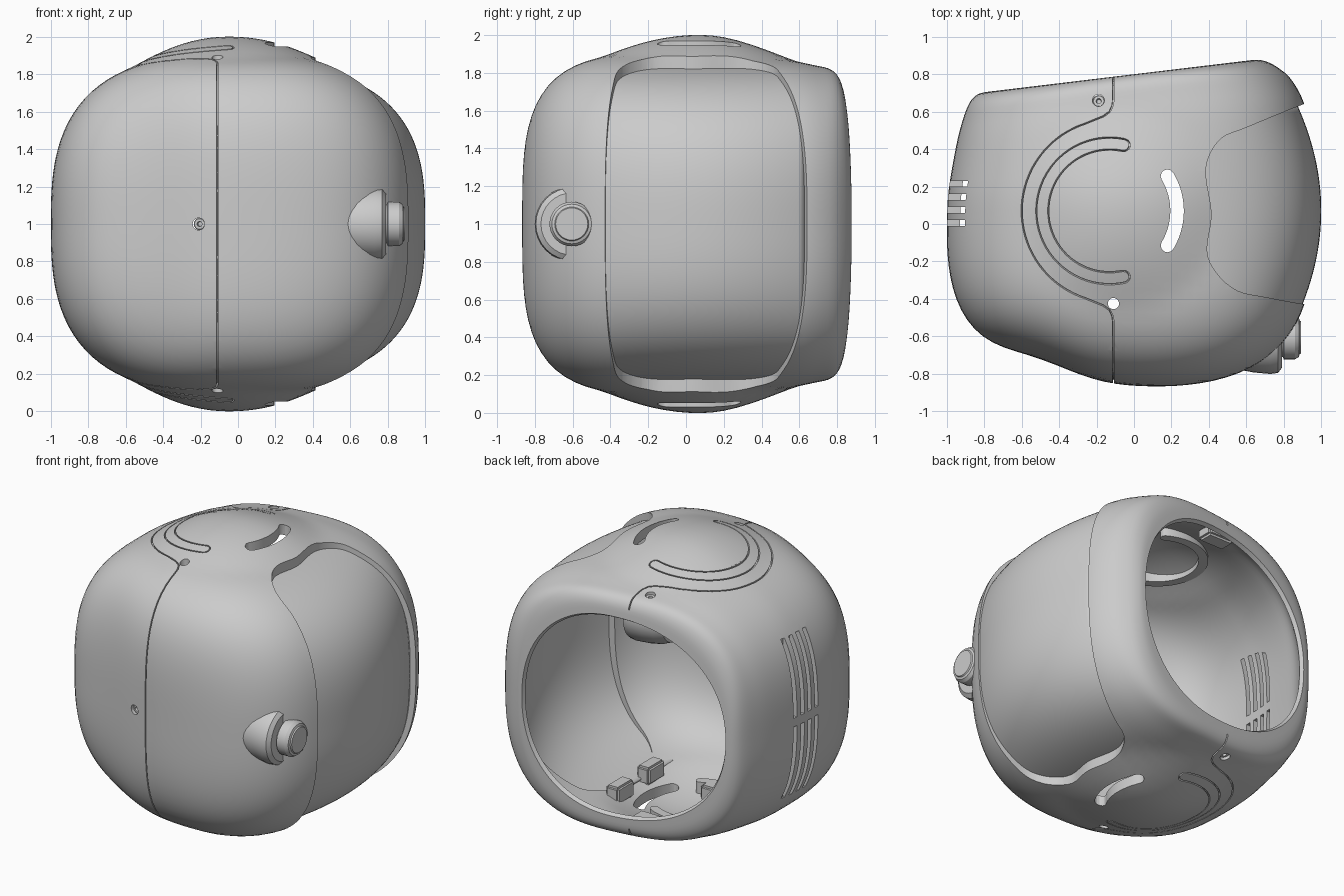
import bpy, bmesh
from math import sin, cos, pi, radians, exp, hypot
from mathutils import Vector, Matrix
from mathutils.bvhtree import BVHTree

if "Cube" in bpy.data.objects:
    bpy.data.objects.remove(bpy.data.objects["Cube"])

CX, CY = -0.13, 0.07          # centre of the round side panels


def make(name, bm, angle=35):
    bmesh.ops.recalc_face_normals(bm, faces=bm.faces[:])
    me = bpy.data.meshes.new(name)
    bm.to_mesh(me)
    bm.free()
    ob = bpy.data.objects.new(name, me)
    bpy.context.collection.objects.link(ob)
    if angle:
        smooth(ob, angle)
    return ob


def smooth(ob, angle=35):
    bpy.ops.object.select_all(action='DESELECT')
    ob.select_set(True)
    bpy.context.view_layer.objects.active = ob
    bpy.ops.object.shade_smooth_by_angle(angle=radians(angle))


def cut(ob, bm):
    cutter = make("cutter", bm, 0)
    cutter.hide_render = True
    m = ob.modifiers.new("cut", 'BOOLEAN')
    m.operation, m.solver, m.object = 'DIFFERENCE', 'EXACT', cutter
    bpy.context.view_layer.objects.active = ob
    bpy.ops.object.modifier_apply(modifier=m.name)
    bpy.data.objects.remove(cutter)


def polar(a, n):
    c, s = cos(a), sin(a)
    r = (abs(c) ** n + abs(s) ** n) ** (-1 / n)
    return r * c, r * s


def spline(rows, k=4):
    out = []
    for i in range(len(rows) - 1):
        p = [Vector(rows[max(0, min(len(rows) - 1, i + j))]) for j in (-1, 0, 1, 2)]
        for j in range(k):
            t = j / k
            out.append(tuple(0.5 * (2 * p[1] + (p[2] - p[0]) * t + (2 * p[0] - 5 * p[1] + 4 * p[2] - p[3]) * t * t
                                    + (3 * p[1] - p[0] - 3 * p[2] + p[3]) * t ** 3)))
    return out + [tuple(rows[-1])]


def hull_point(a, row):
    y, xn, xp, hz, n = row
    c, s = polar(a, n)
    x, z = c * (xp if c > 0 else xn), s * hz
    if y < 0:
        y *= 1 - 0.12 * exp(-((x + 0.55) / 0.33) ** 2)
    t = max(0, min(1, y / 0.75))
    y += 0.12 * x * t * t * (3 - 2 * t)
    q = (hypot(x + 0.05, y - CY) / 0.54) ** 2
    if q < 1 and abs(z) > 0.5:
        z += (0.094 if z > 0 else -0.094) * (1 - q) ** 1.5
    return x, y, z + 1


def vec_rows(back, d):
    front = []
    for i in range(1, 25):
        u = polar(i / 24 * pi / 2, 3)[0]
        sn, sp, sz = ((1 - min(1, u) ** n) ** (1 / n) for n in (2.7, 2.8, 3.6))
        front.append((-(0.87 - d) * u, (1 - d) * sn, (0.96 - d) * sp, (0.907 - d) * sz, 2.8))
    return front[:-1] + spline(back)


# Helmet shell: outer skin, rolled neck rim and inner skin in one closed loft
start = [(0, 1, .96, .907, 2.8), (.2, .99, .965, .903, 2.8), (.5, .95, .925, .873, 2.8), (.66, .915, .85, .843, 2.8)]
outer = vec_rows(start + [(.75, .88, .76, .82, 2.8), (.79, .84, .69, .77, 2.55), (.80, .795, .64, .69, 2.2)], 0)
inner = vec_rows([(y, a - .07, b - .07, c - .07, n) for y, a, b, c, n in start] + [(.775, .78, .63, .675, 2.2)], .07)
rows = outer + inner[::-1]
N = 128
bm = bmesh.new()
rings = [[bm.verts.new(hull_point(2 * pi * i / N, r)) for i in range(N)] for r in rows]
for A, B in zip(rings, rings[1:]):
    for i in range(N):
        bm.faces.new((A[i], A[(i + 1) % N], B[(i + 1) % N], B[i]))
for ring, y in ((rings[0], -.87), (rings[-1], -.80)):
    pole = bm.verts.new(hull_point(0, (y, 0, 0, 0, 2)))
    for i in range(N):
        bm.faces.new((ring[i], ring[(i + 1) % N], pole))
shell = make("helmet_shell", bm, 0)
bm = bmesh.new()
bm.from_mesh(shell.data)
tree = BVHTree.FromBMesh(bm)
bm.free()


def prism(bm, poly, z0, z1):
    lo = [bm.verts.new((x, y, z0)) for x, y in poly]
    hi = [bm.verts.new((x, y, z1)) for x, y in poly]
    n = len(poly)
    bm.faces.new(lo[::-1])
    bm.faces.new(hi)
    for i in range(n):
        bm.faces.new((lo[i], lo[(i + 1) % n], hi[(i + 1) % n], hi[i]))


def box(bm, lo, hi):
    prism(bm, [(lo[0], lo[1]), (hi[0], lo[1]), (hi[0], hi[1]), (lo[0], hi[1])], lo[2], hi[2])


def arc_band(R, w, a0, a1, n=40):
    """Outline of an arc-shaped slot with round ends, angles in degrees."""
    a0, a1 = radians(a0), radians(a1)
    pts = []
    for rad, s, e in ((R + w, a0, a1), (R - w, a1, a0)):
        for i in range(n + 1):
            t = s + (e - s) * i / n
            pts.append((CX + rad * cos(t), CY + rad * sin(t)))
        for i in range(1, 6):
            k = e + pi * i / 6 + (0 if rad > R else pi)
            pts.append((CX + R * cos(e) + w * cos(k), CY + R * sin(e) + w * sin(k)))
    return pts


def groove(bm, hits, closed=False, r=.004):
    """Square tube following points on the surface."""
    n, rings = len(hits), []
    for i, (p, nor) in enumerate(hits):
        nxt = hits[(i + 1) % n if closed else min(i + 1, n - 1)][0]
        prv = hits[i - 1 if closed or i else 0][0]
        side = (nxt - prv).normalized().cross(nor).normalized()
        rings.append([bm.verts.new(p + side * a * r + nor * b) for a, b in ((-1, -.02), (1, -.02), (1, .02), (-1, .02))])
    for i in range(n if closed else n - 1):
        A, B = rings[i], rings[(i + 1) % n]
        for k in range(4):
            bm.faces.new((A[k], A[(k + 1) % 4], B[(k + 1) % 4], B[k]))
    if not closed:
        bm.faces.new(rings[0])
        bm.faces.new(rings[-1][::-1])


def hit(origin, direction):
    p, n, _, _ = tree.ray_cast(Vector(origin), Vector(direction))
    n = n if n.dot(Vector(direction)) < 0 else -n
    return p, n


def side_hits(pts):
    return [hit((x, y, 3), (0, 0, -1)) for x, y in pts]


def flip(hits):
    return [(Vector((p.x, p.y, 2 - p.z)), Vector((n.x, n.y, -n.z))) for p, n in hits]


# Seam between front and rear halves, plus the curved channels on both sides
path = [(-.11, .78), (-.11, .75), (-.11, .71), (-.11, .67), (-.114, .635), (-.13, .60), (-.165, .575)]
path += [(CX + .02 + .49 * cos(a), CY + .49 * sin(a)) for a in (radians(108 + 144 * i / 36) for i in range(37))]
path += [(-.165, -.435), (-.13, -.46), (-.114, -.495), (-.11, -.53)]
top = side_hits(path)
front = []
for i in range(61):
    a = radians(60 - 2 * i)
    d = Vector((0, -cos(a), sin(a)))
    if abs(a) < radians(55):
        front.append(hit(Vector((-.11, 0, 1)) + d * 3, -d))
bm = bmesh.new()
groove(bm, top + front + flip(top)[::-1])
channel = side_hits(arc_band(.36, .032, 78, 282))
groove(bm, channel, True)
groove(bm, flip(channel), True)
cut(shell, bm)

# Visor opening
edge = spline([(1.2, -.47), (.92, -.43), (.7, -.39), (.55, -.355), (.44, -.26), (.39, -.14), (.415, .05),
               (.385, .25), (.40, .36), (.47, .46), (.6, .515), (.88, .63), (1.2, .75)])
bm = bmesh.new()
prism(bm, edge, -.5, 2.5)
cut(shell, bm)


def disc(x, y, r, n=20):
    return [(x + r * cos(2 * pi * i / n), y + r * sin(2 * pi * i / n)) for i in range(n)]


# Side slots, pin holes, screw holes and rear vents
bm = bmesh.new()
prism(bm, arc_band(.36, .036, -31, 31), -.5, 2.5)
prism(bm, disc(-.11, -.425, .03), -.5, 2.5)
prism(bm, disc(-.19, .66, .032), -.5, 2.5)
bmesh.ops.create_cone(bm, cap_ends=True, segments=20, radius1=.032, radius2=.032, depth=.4,
                      matrix=Matrix.Translation((-.21, -.85, 1)) @ Matrix.Rotation(pi / 2, 4, 'X'))
for i in range(4):
    for z in (.45, 1.03):
        y = .005 + .07 * i
        box(bm, (-1.2, y - .016, z), (-.88, y + .016, z + .52))
cut(shell, bm)
smooth(shell, 30)

# Visor: bulged sheet sitting inside the opening
bm = bmesh.new()
grid = []
for j in range(33):
    y = -.47 + 1.10 * j / 32
    row = []
    for i in range(65):
        c, s = polar(radians(-71 + 142 * i / 64), 2.8)
        row.append(bm.verts.new((c * (1 - .40 * (y - CY) ** 2), y, 1 + .848 * s * (1 - .05 * (y - CY) ** 2))))
    grid.append(row)
for A, B in zip(grid, grid[1:]):
    for i in range(64):
        bm.faces.new((A[i], A[i + 1], B[i + 1], B[i]))
visor = make("visor", bm, 0)
if visor.data.polygons[16 * 64 + 32].normal.x < 0:
    visor.data.flip_normals()
m = visor.modifiers.new("thickness", 'SOLIDIFY')
m.thickness, m.offset = .015, -1
smooth(visor)


def lathe(name, profile, origin, axis, n=32):
    """Turned part: profile of (distance along axis, radius)."""
    rot = Vector(axis).to_track_quat('Z', 'Y').to_matrix()
    bm = bmesh.new()
    rings = [[bm.verts.new(rot @ Vector((r * cos(2 * pi * i / n), r * sin(2 * pi * i / n), h)) + Vector(origin))
              for i in range(n)] for h, r in profile]
    for A, B in zip(rings, rings[1:]):
        for i in range(n):
            bm.faces.new((A[i], A[(i + 1) % n], B[(i + 1) % n], B[i]))
    bm.faces.new(rings[0])
    bm.faces.new(rings[-1])
    return make(name, bm, 30)


# Brow lamp housing and its lens barrel
lathe("lamp_housing", [(.50, .15), (.56, .175), (.64, .190), (.73, .198), (.77, .192), (.79, .165)], (0, -.603, 1), (1, 0, 0))
lathe("lamp_lens", [(.77, .105), (.795, .105), (.80, .118), (.86, .118), (.88, .105), (.885, .09), (.893, .085)],
      (0, -.605, 1), (1, 0, 0))

# Screws sunk in their holes
head = [(-.06, .033), (-.022, .033), (-.018, .028), (-.018, .014), (-.035, .012)]
p, n = hit((-.21, -3, 1), (0, 1, 0))
lathe("front_screw", head, p, n, 16)
for sign, name in ((1, "upper_side_screw"), (-1, "lower_side_screw")):
    p, n = hit((-.19, .66, 1 + 2 * sign), (0, 0, -sign))
    lathe(name, head, p, n, 16)

# Inner hinge lugs, seam bosses and curved rails on both sides
for sign, name in ((1, "upper"), (-1, "lower")):
    bm = bmesh.new()
    for x, y, w, d, h0, h1 in ((.325, -.08, .05, .09, .74, .86), (.315, .27, .05, .09, .74, .86),
                               (-.10, -.17, .08, .05, .82, .93), (-.15, .62, .10, .06, .72, .80)):
        z = sorted((1 + sign * h0, 1 + sign * h1))
        box(bm, (x - w, y - d, z[0]), (x + w, y + d, z[1]))
    bmesh.ops.bevel(bm, geom=bm.edges[:], offset=.015, segments=2, affect='EDGES')
    z = sorted((1 + sign * .82, 1 + sign * .90))
    prism(bm, arc_band(.29, .03, 60, 300), z[0], z[1])
    make(name + "_inner_brackets", bm, 30)
